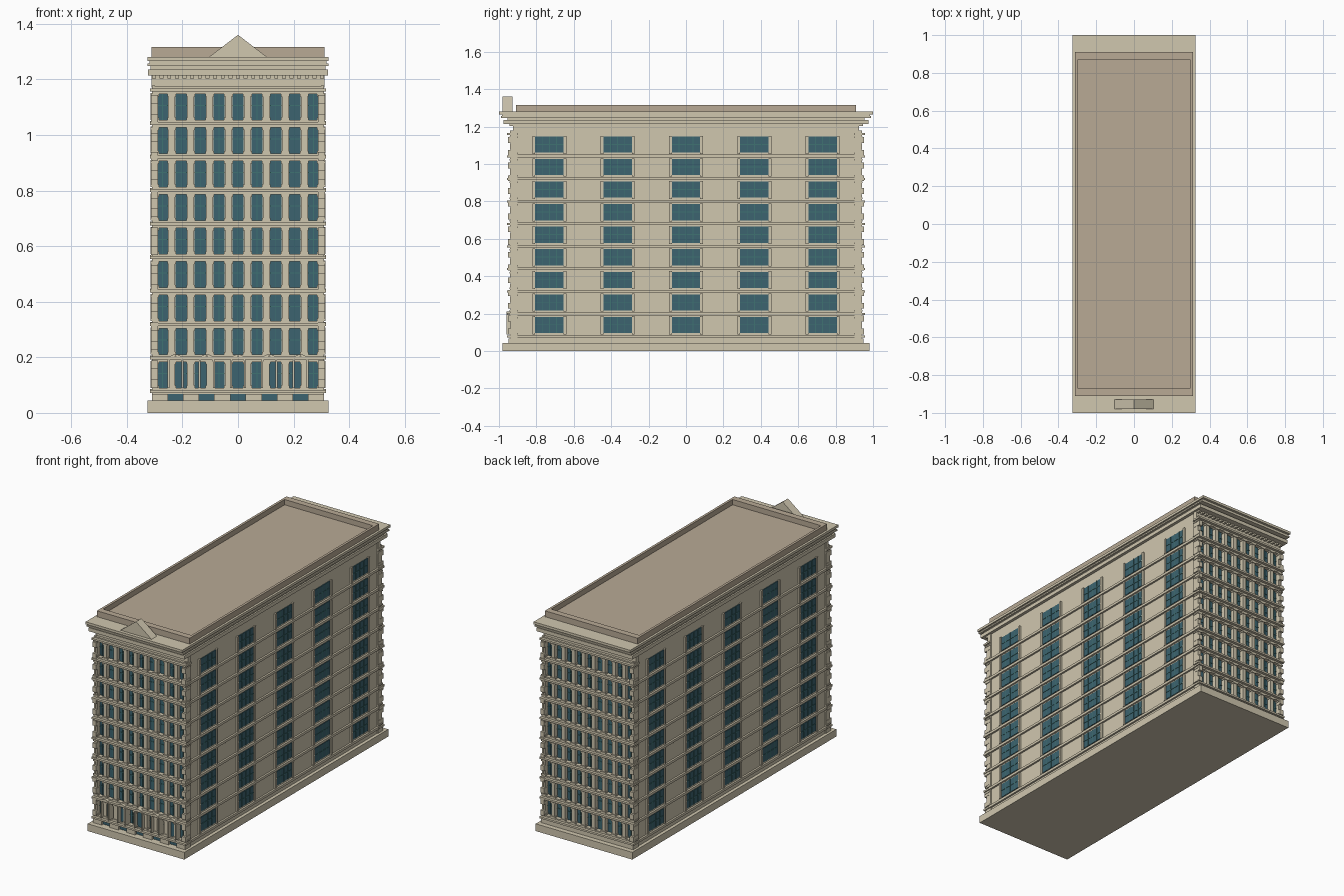
import bpy, bmesh, math

if "Cube" in bpy.data.objects:
    bpy.data.objects.remove(bpy.data.objects["Cube"])

def material(name, rgb):
    m = bpy.data.materials.new(name)
    m.diffuse_color = (*rgb, 1)
    m.use_nodes = True
    m.node_tree.nodes["Principled BSDF"].inputs["Base Color"].default_value = m.diffuse_color
    return m

STONE = material("stone", (0.63, 0.57, 0.43))
ROOF = material("roof_tan", (0.48, 0.40, 0.30))
GLASS = material("glass", (0.045, 0.125, 0.16))
FRAME = material("window_frame", (0.05, 0.17, 0.17))

def build(name, bm, mat):
    bmesh.ops.recalc_face_normals(bm, faces=bm.faces)
    me = bpy.data.meshes.new(name)
    bm.to_mesh(me)
    bm.free()
    me.materials.append(mat)
    ob = bpy.data.objects.new(name, me)
    bpy.context.collection.objects.link(ob)
    return ob

def boxes(name, items, mat):
    """One object from boxes given as (x0, x1, y0, y1, z0, z1)."""
    bm = bmesh.new()
    for x0, x1, y0, y1, z0, z1 in items:
        vs = bmesh.ops.create_cube(bm, size=1)["verts"]
        for v in vs:
            v.co = (x0 if v.co.x < 0 else x1, y0 if v.co.y < 0 else y1, z0 if v.co.z < 0 else z1)
    return build(name, bm, mat)

def slab(x, y, z0, z1):
    return (-x, x, -y, y, z0, z1)

def both_ends(items):
    """Repeat front boxes on the back."""
    return items + [(a, b, -d, -c, e, f) for a, b, c, d, e, f in items]

def both_sides(items):
    """Repeat right-hand boxes on the left."""
    return items + [(-b, -a, c, d, e, f) for a, b, c, d, e, f in items]

def prism(name, loops, y0, y1, mat):
    """Extrude closed x-z outlines along y."""
    bm = bmesh.new()
    for pts in loops:
        f = bm.faces.new([bm.verts.new((x, y0, z)) for x, z in pts])
        ext = bmesh.ops.extrude_face_region(bm, geom=[f])["geom"]
        for v in ext:
            if isinstance(v, bmesh.types.BMVert):
                v.co.y = y1
        # keep the start cap so the solid is closed
        if not f.is_valid:
            continue
    return build(name, bm, mat)

PITCH = 0.1205
FLOORS = [0.09 + PITCH * i for i in range(9)]      # window sills
COLS = [0.068 * i for i in range(-4, 5)]           # front window centres
SIDE = [-0.73, -0.366, 0, 0.366, 0.73]             # side window centres
WH = 0.093

# main masses
boxes("plinth", [slab(0.325, 0.98, 0, 0.044)], STONE)
boxes("body", [slab(0.305, 0.91, 0.04, 1.265)], STONE)

# front and back windows
glass, bars = [], []
for z in FLOORS:
    for x in COLS:
        glass.append((x - 0.02, x + 0.02, -0.915, -0.905, z, z + WH))
        bars.append((x - 0.0015, x + 0.0015, -0.918, -0.905, z, z + WH))
        bars.append((x - 0.02, x + 0.02, -0.918, -0.905, z + 0.05, z + 0.053))
boxes("end_windows", both_ends(glass), GLASS)
boxes("end_window_bars", both_ends(bars), FRAME)

# piers with small bases and capitals between the windows
piers, bands, ledges = [], [], []
for z in FLOORS:
    for i in range(10):
        x = 0.068 * (i - 4.5)
        if abs(x) > 0.3:
            x = math.copysign(0.3, x)
        piers += [(x - 0.0115, x + 0.0115, -0.938, -0.9, z, z + WH),
                  (x - 0.0155, x + 0.0155, -0.943, -0.9, z, z + 0.008),
                  (x - 0.0155, x + 0.0155, -0.943, -0.9, z + WH - 0.008, z + WH)]
boxes("piers", both_ends(piers), STONE)

# floor bands with projecting ledges
for z in [0.09 - 0.0275] + [z + WH for z in FLOORS]:
    bands.append((-0.31, 0.31, -0.94, -0.9, z, z + 0.0275))
    ledges.append((-0.317, 0.317, -0.957, -0.9, z + 0.009, z + 0.02))
boxes("end_floor_bands", both_ends(bands[1:] + [(-0.31, 0.31, -0.94, -0.9, 0.068, 0.09)]), STONE)
boxes("end_floor_ledges", both_ends(ledges), STONE)
boxes("frieze", both_ends([(-0.312, 0.312, -0.925, -0.9, 1.17, 1.22)]), STONE)

# base wall broken by the entrances
ARCHES = [-0.225, -0.1125, 0, 0.1125, 0.225]
edges = [-0.31] + [e for a in ARCHES for e in (a - 0.027, a + 0.027)] + [0.31]
boxes("base_wall", [(edges[i], edges[i + 1], -0.95, -0.9, 0.04, 0.068) for i in range(0, 12, 2)]
      + [(-0.31, 0.31, 0.9, 0.95, 0.04, 0.068)], STONE)
boxes("entrance_doors", [(a - 0.027, a + 0.027, -0.935, -0.9, 0.044, 0.07) for a in ARCHES], GLASS)

# ground-floor arch surrounds and their glazing
def arch(cx, r, z0=0.09, zc=0.182, n=12):
    arc = [(cx + r * math.cos(math.pi * i / n), zc + r * math.sin(math.pi * i / n)) for i in range(n + 1)]
    return [(cx + r, z0)] + arc + [(cx - r, z0)]

prism("arch_surrounds", [arch(a, 0.029) + arch(a, 0.022)[::-1] for a in ARCHES], -0.96, -0.91, STONE)
prism("arch_glazing", [arch(a, 0.022) for a in ARCHES], -0.932, -0.91, GLASS)

# alternating corner quoins
quoins = []
for i in range(32):
    z = 0.09 + i * 0.0341
    d, w = ((0.952, 0.025), (0.94, 0.014))[i % 2]
    quoins.append((0.313 - w, 0.313 if i % 2 == 0 else 0.309, -d, -0.915 + w * 0.3, z, z + 0.031))
boxes("quoins", both_ends(both_sides(quoins)), STONE)

# side windows, bars, upright surrounds and floor bands
glass, bars, jambs, bands = [], [], [], []
for z in FLOORS:
    for y in SIDE:
        glass.append((0.3, 0.309, y - 0.076, y + 0.076, z + 0.007, z + WH))
        bars += [(0.3, 0.311, y + o - 0.002, y + o + 0.002, z + 0.007, z + WH) for o in (-0.038, 0, 0.038)]
        bars.append((0.3, 0.311, y - 0.076, y + 0.076, z + 0.049, z + 0.053))
        jambs += [(0.3, 0.315, y + s * 0.083 - 0.007, y + s * 0.083 + 0.007, z, z + WH + 0.004)
                  for s in (-1, 1)]
    bands.append((0.3, 0.316, -0.91, 0.91, z - 0.019, z - 0.004))
boxes("side_windows", both_sides(glass), GLASS)
boxes("side_window_bars", both_sides(bars), FRAME)
boxes("side_jambs", both_sides(jambs), STONE)
boxes("side_floor_bands", both_sides(bands), STONE)

# cornice steps and dentils
boxes("cornice", [slab(0.323, 0.975, 1.214, 1.236), slab(0.314, 0.955, 1.236, 1.247),
                  slab(0.325, 0.99, 1.247, 1.256), slab(0.318, 0.985, 1.256, 1.265),
                  slab(0.325, 1.0, 1.265, 1.28)], STONE)
boxes("dentils", both_ends([(x - 0.007, x + 0.007, -0.945, -0.9, 1.203, 1.216)
                            for x in [0.0275 * i for i in range(-11, 12)]]), STONE)

# roof deck and parapet
boxes("roof_deck", [slab(0.3, 0.875, 1.27, 1.284)], ROOF)
boxes("parapet", both_sides([(0.297, 0.312, -0.91, 0.91, 1.275, 1.316)])
      + both_ends([(-0.312, 0.312, -0.91, -0.872, 1.275, 1.316)]), ROOF)

# front gable ornament
prism("gable", [[(-0.107, 1.278), (0.107, 1.278), (0, 1.36)]], -0.98, -0.928, STONE)
